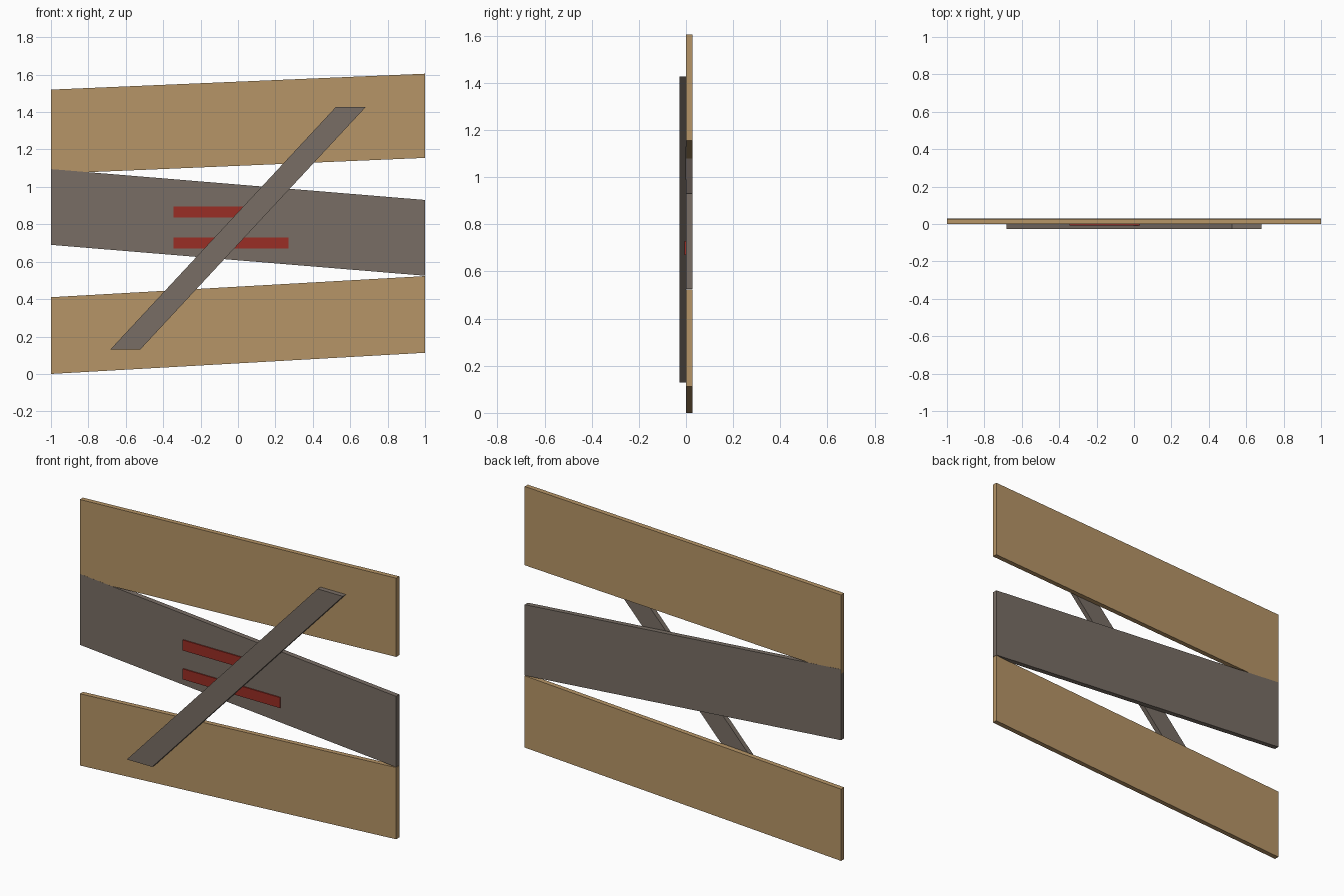
import bpy
import bmesh

cube = bpy.data.objects.get("Cube")
if cube:
    bpy.data.objects.remove(cube)


def material(name, color):
    m = bpy.data.materials.new(name)
    m.use_nodes = True
    rgba = (*color, 1)
    m.diffuse_color = rgba
    m.node_tree.nodes["Principled BSDF"].inputs["Base Color"].default_value = rgba
    return m


tan = material("tan wood", (0.47, 0.30, 0.135))
grey = material("weathered grey wood", (0.19, 0.155, 0.13))
red = material("red paint", (0.32, 0.027, 0.018))


def board(name, outline, y_front, y_back, mat):
    """Extrude an (x, z) outline from its front to its back plane."""
    bm = bmesh.new()
    face = bm.faces.new([bm.verts.new((x, y_front, z)) for x, z in outline])
    ext = bmesh.ops.extrude_face_region(bm, geom=[face])
    verts = [v for v in ext["geom"] if isinstance(v, bmesh.types.BMVert)]
    bmesh.ops.translate(bm, verts=verts, vec=(0, y_back - y_front, 0))
    bmesh.ops.recalc_face_normals(bm, faces=bm.faces)
    mesh = bpy.data.meshes.new(name)
    bm.to_mesh(mesh)
    bm.free()
    mesh.materials.append(mat)
    obj = bpy.data.objects.new(name, mesh)
    bpy.context.collection.objects.link(obj)


T = 0.028  # board thickness


def plank(name, left, right, height, mat, lift=0):
    outline = [(-1, left), (1, right), (1, right + height), (-1, left + height)]
    board(name, outline, -lift, T + lift, mat)


# Three slanted planks; the middle one sits a hair proud where it overlaps
plank("lower_plank", 0, 0.113, 0.41, tan)
plank("middle_plank", 0.69, 0.525, 0.405, grey, 0.0005)
plank("upper_plank", 1.07, 1.155, 0.45, tan)

# Diagonal brace across the front
board("diagonal_brace", [(-0.683, 0.13), (-0.523, 0.13), (0.683, 1.427), (0.523, 1.427)],
      -T, 0, grey)

# Red painted bars on the middle plank
for name, x_end, z in (("upper_red_bar", 0.1, 0.835), ("lower_red_bar", 0.27, 0.67)):
    board(name, [(-0.345, z), (x_end, z), (x_end, z + 0.06), (-0.345, z + 0.06)],
          -0.007, 0, red)
